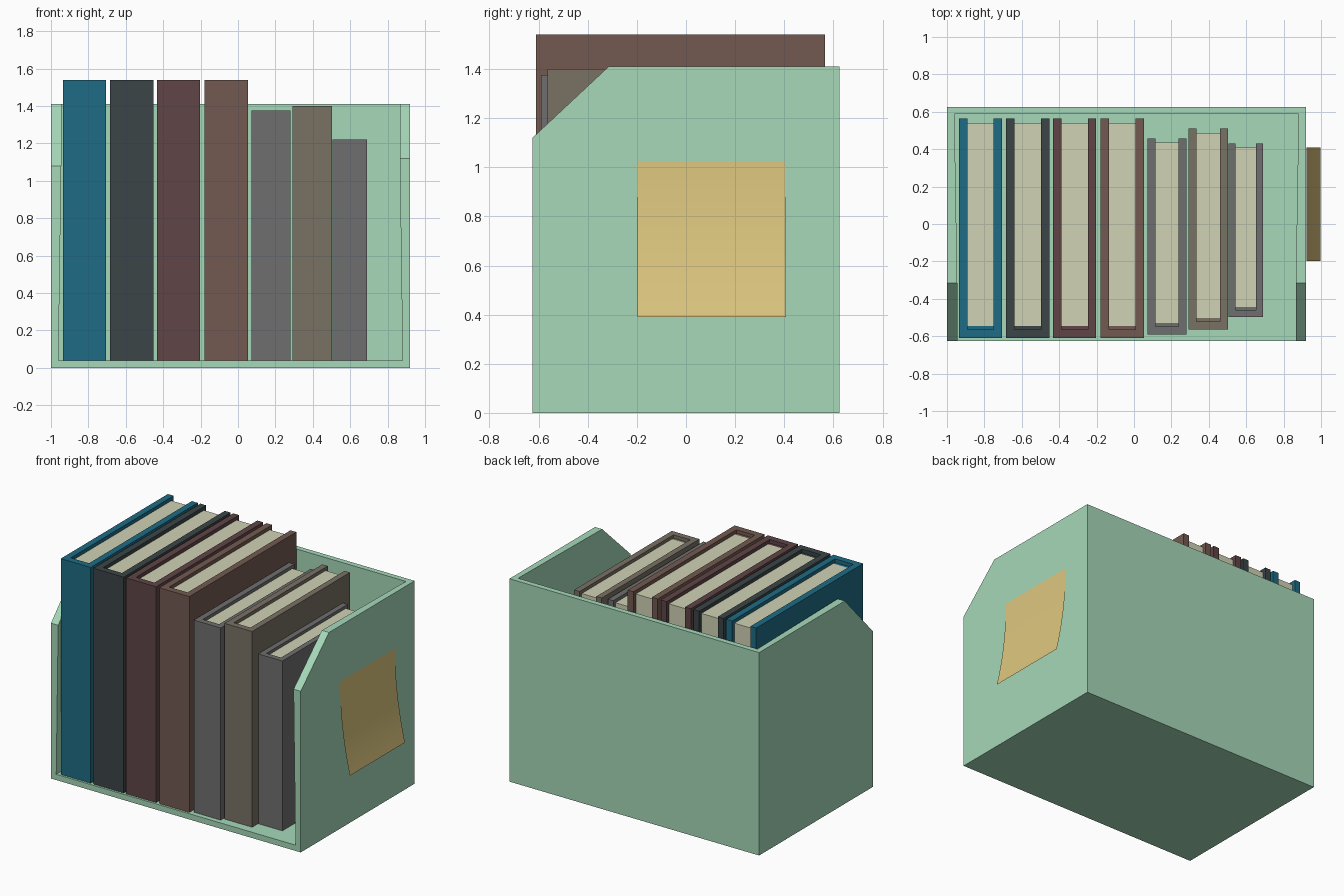
import bpy, bmesh

if "Cube" in bpy.data.objects:
    bpy.data.objects.remove(bpy.data.objects["Cube"])


def material(name, rgb):
    # 0-255 display colour to linear diffuse colour
    mat = bpy.data.materials.new(name)
    mat.diffuse_color = [((c / 255 + 0.055) / 1.055) ** 2.4 for c in rgb] + [1]
    mat.use_nodes = True
    mat.node_tree.nodes["Principled BSDF"].inputs["Base Color"].default_value = mat.diffuse_color
    return mat


def finish(bm, name, mat, recalc=True):
    if recalc:
        bmesh.ops.recalc_face_normals(bm, faces=bm.faces)
    mesh = bpy.data.meshes.new(name)
    bm.to_mesh(mesh)
    bm.free()
    obj = bpy.data.objects.new(name, mesh)
    mesh.materials.append(mat)
    bpy.context.collection.objects.link(obj)
    return obj


def prism(name, outline, z0, z1, mat):
    # extrude an XY outline upward
    bm = bmesh.new()
    face = bm.faces.new([bm.verts.new((x, y, z0)) for x, y in outline])
    res = bmesh.ops.extrude_face_region(bm, geom=[face])
    for v in res["geom"]:
        if isinstance(v, bmesh.types.BMVert):
            v.co.z = z1
    return finish(bm, name, mat)


def rect(x0, x1, y0, y1):
    return [(x0, y0), (x1, y0), (x1, y1), (x0, y1)]


FLOOR = 0.04

# Open-front box: outer and inner side profiles, bridged by floor and back
bm = bmesh.new()
outer, inner = [], []
inset = [0.04, 0.04, 0.04, 0.055, 0.055]
for x, sign, corner in ((-1.0, 1, 1.08), (0.92, -1, 1.12)):
    rest = [(-0.315, 1.41), (-0.625, corner)]
    po = [(-0.625, 0), (0.625, 0), (0.625, 1.41)] + rest
    pi = [(-0.625, FLOOR), (0.587, FLOOR), (0.587, 1.41)] + rest
    o = [bm.verts.new((x, y, z)) for y, z in po]
    i = [bm.verts.new((x + sign * t, y, z)) for t, (y, z) in zip(inset, pi)]
    bm.faces.new(o)
    bm.faces.new(i)
    for a, b in ((2, 3), (3, 4), (4, 0)):       # top, slanted and front edges
        bm.faces.new((o[a], o[b], i[b], i[a]))
    outer.append(o)
    inner.append(i)
for (l, r) in (outer, inner):                   # floor and back surfaces
    for a, b in ((0, 1), (1, 2)):
        bm.faces.new((l[a], l[b], r[b], r[a]))
for k in (0, 2):                                # floor front edge, back rim
    bm.faces.new((outer[0][k], outer[1][k], inner[1][k], inner[0][k]))
finish(bm, "storage_box", material("mint", (166, 216, 185)))

# Books: U-shaped cover, spine lining and recessed page block
paper = material("pages", (208, 210, 180))
grey = (112, 111, 111)
books = [  # x0, x1, y0, y1, top, board thickness, colour
    (-0.935, -0.705, -0.61, 0.565, 1.54, 0.045, (30, 108, 133)),
    (-0.685, -0.452, -0.61, 0.565, 1.54, 0.045, (59, 69, 71)),
    (-0.433, -0.202, -0.61, 0.565, 1.54, 0.045, (96, 69, 71)),
    (-0.178, 0.053, -0.61, 0.565, 1.54, 0.045, (115, 90, 81)),
    (0.073, 0.28, -0.59, 0.457, 1.375, 0.041, grey),
    (0.291, 0.503, -0.563, 0.51, 1.40, 0.042, (121, 113, 100)),
    (0.505, 0.69, -0.498, 0.43, 1.22, 0.037, grey),
]
for n, (x0, x1, y0, y1, top, t, rgb) in enumerate(books, 1):
    mat = material(f"cover_{n}", rgb)
    a, b = x0 + t, x1 - t
    u = [(x0, y0), (x1, y0), (x1, y1), (b, y1), (b, y0 + t), (a, y0 + t), (a, y1), (x0, y1)]
    prism(f"book_cover_{n}", u, FLOOR, top, mat)
    lip = t * 0.55
    front = y0 + t * 1.45
    prism(f"book_spine_lining_{n}", rect(a, b, y0 + t, front), FLOOR + lip, top - lip, mat)
    prism(f"book_pages_{n}", rect(a, b, front, y1 - lip), FLOOR + lip, top - lip, paper)

# Paper label on the right side, its lower end curling outward
bm = bmesh.new()
rows, prev = 12, None
for k in range(rows + 1):
    t = k / rows
    row = [bm.verts.new((0.922 + 0.076 * t * t, y, 1.025 - 0.635 * t)) for y in (-0.197, 0.408)]
    if prev:
        bm.faces.new((row[0], row[1], prev[1], prev[0]))
    prev = row
label = finish(bm, "paper_label", material("manila", (222, 199, 127)), False)
for p in label.data.polygons:
    p.use_smooth = True
